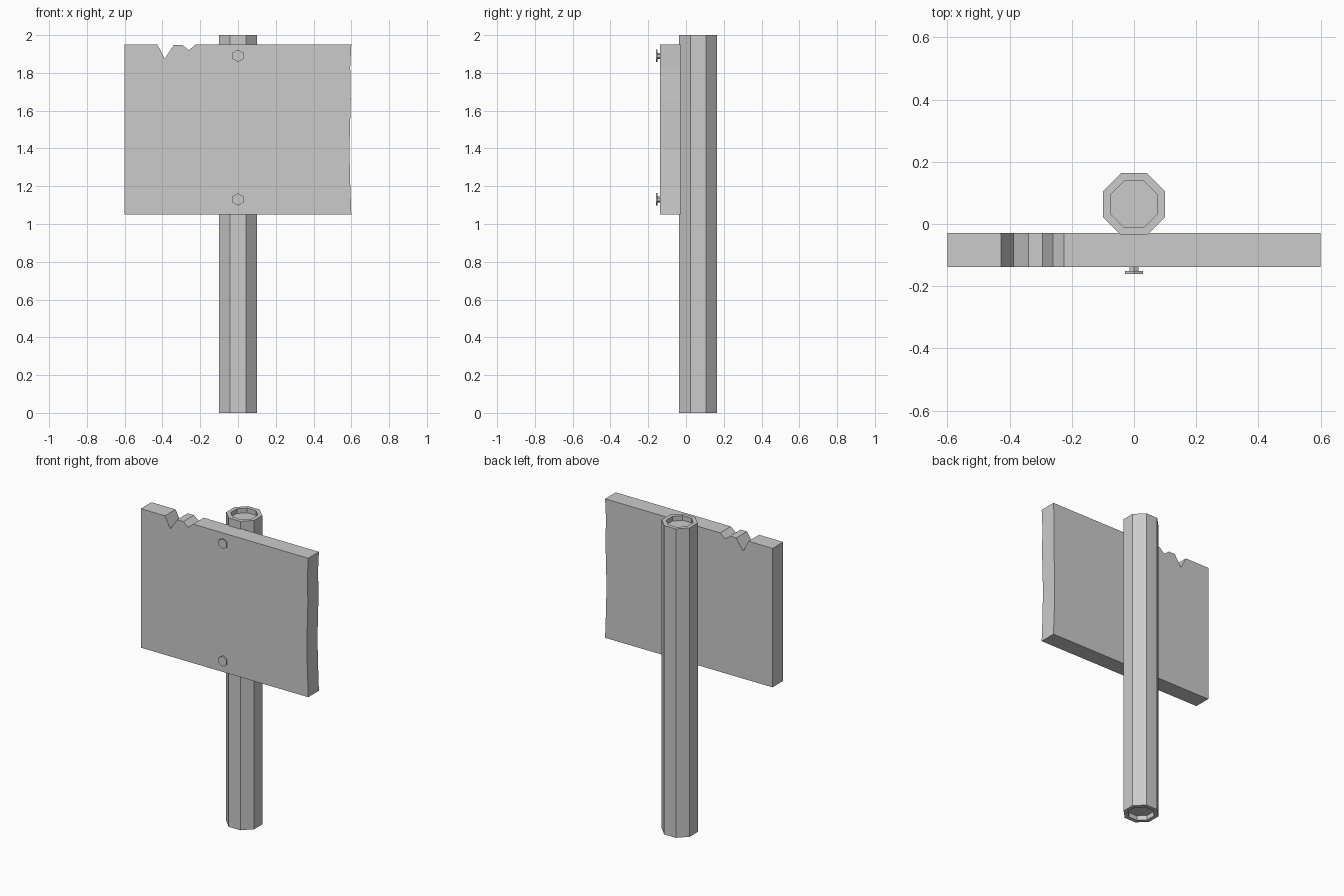
import bpy, bmesh
from math import cos, sin, pi
from mathutils import Vector

if "Cube" in bpy.data.objects:
    bpy.data.objects.remove(bpy.data.objects["Cube"])


def finish(name, bm):
    bmesh.ops.recalc_face_normals(bm, faces=bm.faces)
    mesh = bpy.data.meshes.new(name)
    bm.to_mesh(mesh)
    bm.free()
    obj = bpy.data.objects.new(name, mesh)
    bpy.context.collection.objects.link(obj)
    return obj


def loft(name, rings):
    """Skin matching rings of points and cap both ends."""
    bm = bmesh.new()
    loops = [[bm.verts.new(p) for p in ring] for ring in rings]
    n = len(loops[0])
    for a, b in zip(loops, loops[1:]):
        for i in range(n):
            j = (i + 1) % n
            bm.faces.new((a[i], a[j], b[j], b[i]))
    bm.faces.new(loops[0])
    bm.faces.new(loops[-1])
    return finish(name, bm)


def polygon(n, radius, turn):
    return [(radius * cos(turn + 2 * pi * i / n),
             radius * sin(turn + 2 * pi * i / n)) for i in range(n)]


# Octagonal post with a shallow recess in each end
POST_Y = 0.064
FLAT = cos(pi / 8)
post_profile = [(0.075, 0.03), (0.075, 0), (0.1, 0),
                (0.1, 2), (0.075, 2), (0.075, 1.97)]
loft("post", [[(x, y + POST_Y, z) for x, y in polygon(8, r / FLAT, pi / 8)]
              for r, z in post_profile])

# Sign board with chipped top edge and worn right edge
outline = [(-0.6, 1.05), (0.6, 1.05), (0.593, 1.24), (0.59, 1.4),
           (0.597, 1.66), (0.594, 1.83), (0.6, 1.95),
           (-0.225, 1.95), (-0.26, 1.92), (-0.295, 1.948), (-0.34, 1.948),
           (-0.388, 1.875), (-0.427, 1.95), (-0.6, 1.95)]
loft("sign_board", [[(x, y, z) for x, z in outline] for y in (-0.138, -0.029)])

# Hexagonal bolts: narrow shank and wide flat head
bolt_profile = [(0.016, -0.13), (0.016, -0.151), (0.033, -0.151), (0.033, -0.16)]
for label, height in (("upper", 1.89), ("lower", 1.13)):
    loft(label + "_bolt", [[(x, y, z + height) for x, z in polygon(6, r, pi / 2)]
                           for r, y in bolt_profile])
